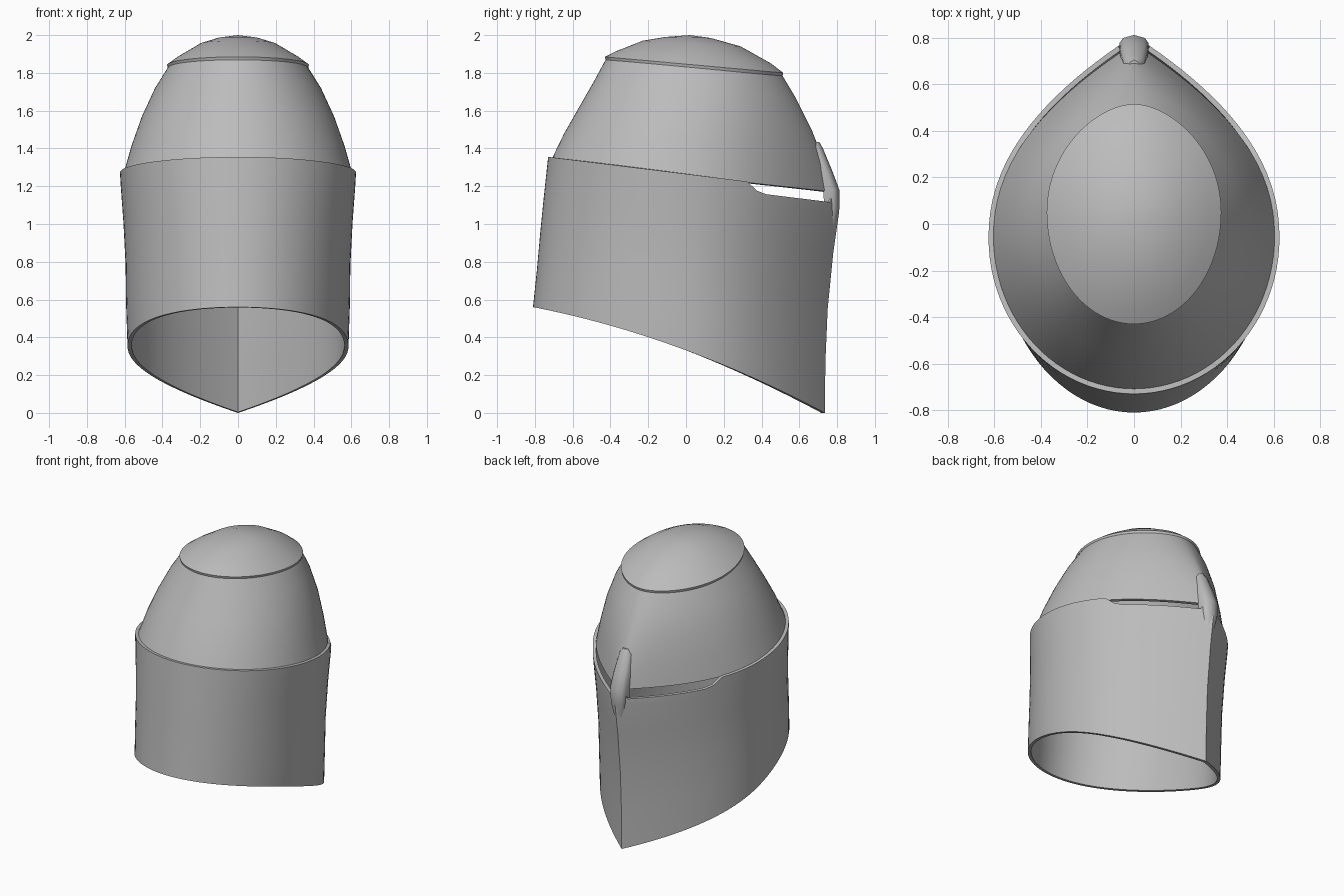
import bpy, bmesh, math

if "Cube" in bpy.data.objects:
    bpy.data.objects.remove(bpy.data.objects["Cube"])

steel = bpy.data.materials.new("steel grey")
steel.use_nodes = True
grey = (0.5, 0.5, 0.5, 1)
steel.diffuse_color = grey
steel.node_tree.nodes["Principled BSDF"].inputs["Base Color"].default_value = grey

QUARTER = 24


def ring(zb, zf, yb, yf, w, point, yc, bulge=0):
    """Egg-shaped loop, elliptical behind and pointed ahead, on a tilted plane."""
    pts = []
    for i in range(4 * QUARTER):
        a = math.tau * i / (4 * QUARTER)
        x, t = math.cos(a), math.sin(a)
        if t > 0:
            side = math.copysign(1, x) * (1 - t ** 2.15)
            x = x * (1 - point) + side * point
        y = yc + t * ((yf - yc) if t > 0 else (yc - yb))
        u = (y - yb) / (yf - yb)
        pts.append([w * x, y, zb + (zf - zb) * u + bulge * 4 * u * (1 - u)])
    return pts


def loft(name, loops, apex=None, cap=False, thickness=0, angle=35):
    """Skin a stack of equal loops listed from bottom to top."""
    bm = bmesh.new()
    rows = [[bm.verts.new(p) for p in loop] for loop in loops]
    n = len(rows[0])
    for low, high in zip(rows, rows[1:]):
        for i in range(n):
            j = (i + 1) % n
            bm.faces.new((low[i], low[j], high[j], high[i]))
    if apex:
        tip = bm.verts.new(apex)
        for i in range(n):
            bm.faces.new((rows[-1][i], rows[-1][(i + 1) % n], tip))
    if cap:
        bm.faces.new(rows[0][::-1])
        bm.faces.new(rows[-1])
    mesh = bpy.data.meshes.new(name)
    bm.to_mesh(mesh)
    bm.free()
    mesh.materials.append(steel)
    obj = bpy.data.objects.new(name, mesh)
    bpy.context.collection.objects.link(obj)
    bpy.ops.object.select_all(action='DESELECT')
    obj.select_set(True)
    bpy.context.view_layer.objects.active = obj
    if thickness:
        mod = obj.modifiers.new("plate thickness", 'SOLIDIFY')
        mod.thickness = thickness
        mod.offset = -1
        bpy.ops.object.modifier_apply(modifier=mod.name)
    bpy.ops.object.shade_smooth_by_angle(angle=math.radians(angle))
    return obj


# Lower plate: open below, its top rim dips on both sides to leave the eye slits
lower = [ring(0.56, 0, -0.81, 0.735, 0.585, 1, -0.06, 0.065),
         ring(0.75, 0.27, -0.79, 0.738, 0.592, 1, -0.06, 0.04),
         ring(0.95, 0.55, -0.772, 0.75, 0.595, 1, -0.06, 0.02),
         ring(1.15, 0.85, -0.752, 0.78, 0.607, 1, -0.06),
         ring(1.29, 1.06, -0.737, 0.81, 0.62, 1, -0.06),
         ring(1.355, 1.165, -0.73, 0.81, 0.625, 1, -0.06)]
for p in lower[-1]:
    if abs(p[0]) > 0.05:
        p[2] -= 0.055 * min(1, max(0, (p[1] - 0.33) / 0.07)) ** 0.6
loft("lower_plate", lower, thickness=0.022)

# Upper plate: rises from the rim and becomes rounder towards the crown
loft("upper_plate", [
    ring(1.335, 1.17, -0.715, 0.775, 0.607, 1, -0.06),
    ring(1.48, 1.32, -0.645, 0.735, 0.565, 0.85, -0.04),
    ring(1.62, 1.5, -0.565, 0.665, 0.51, 0.6, -0.01),
    ring(1.76, 1.67, -0.485, 0.58, 0.44, 0.35, 0.02),
    ring(1.88, 1.795, -0.42, 0.505, 0.365, 0.2, 0.05)], thickness=0.02)

# Crown: shallow cap with a small overhang
loft("crown", [
    ring(1.865, 1.78, -0.425, 0.51, 0.37, 0.2, 0.05),
    ring(1.885, 1.80, -0.43, 0.515, 0.375, 0.2, 0.05),
    ring(1.915, 1.85, -0.37, 0.45, 0.32, 0.15, 0.04),
    ring(1.97, 1.94, -0.23, 0.29, 0.2, 0.05, 0.03),
    ring(1.99, 1.985, -0.11, 0.13, 0.1, 0, 0.02)], apex=(0, 0.02, 2), thickness=0.015)


# Nose ridge: rounded bar bridging the slits and ending on the upper plate
def bar_section(y, z, half, depth):
    outline = [(1, -1), (1, -0.4), (0.75, -0.15), (0, 0), (-0.75, -0.15), (-1, -0.4), (-1, -1)]
    return [(half * a, y + depth * b, z) for a, b in outline]


loft("nose_ridge", [bar_section(*s) for s in (
    (0.785, 0.95, 0.03, 0.06), (0.812, 1.08, 0.055, 0.08), (0.812, 1.18, 0.062, 0.085),
    (0.775, 1.28, 0.058, 0.085), (0.725, 1.4, 0.045, 0.08), (0.705, 1.435, 0.022, 0.06))],
    cap=True, angle=50)
